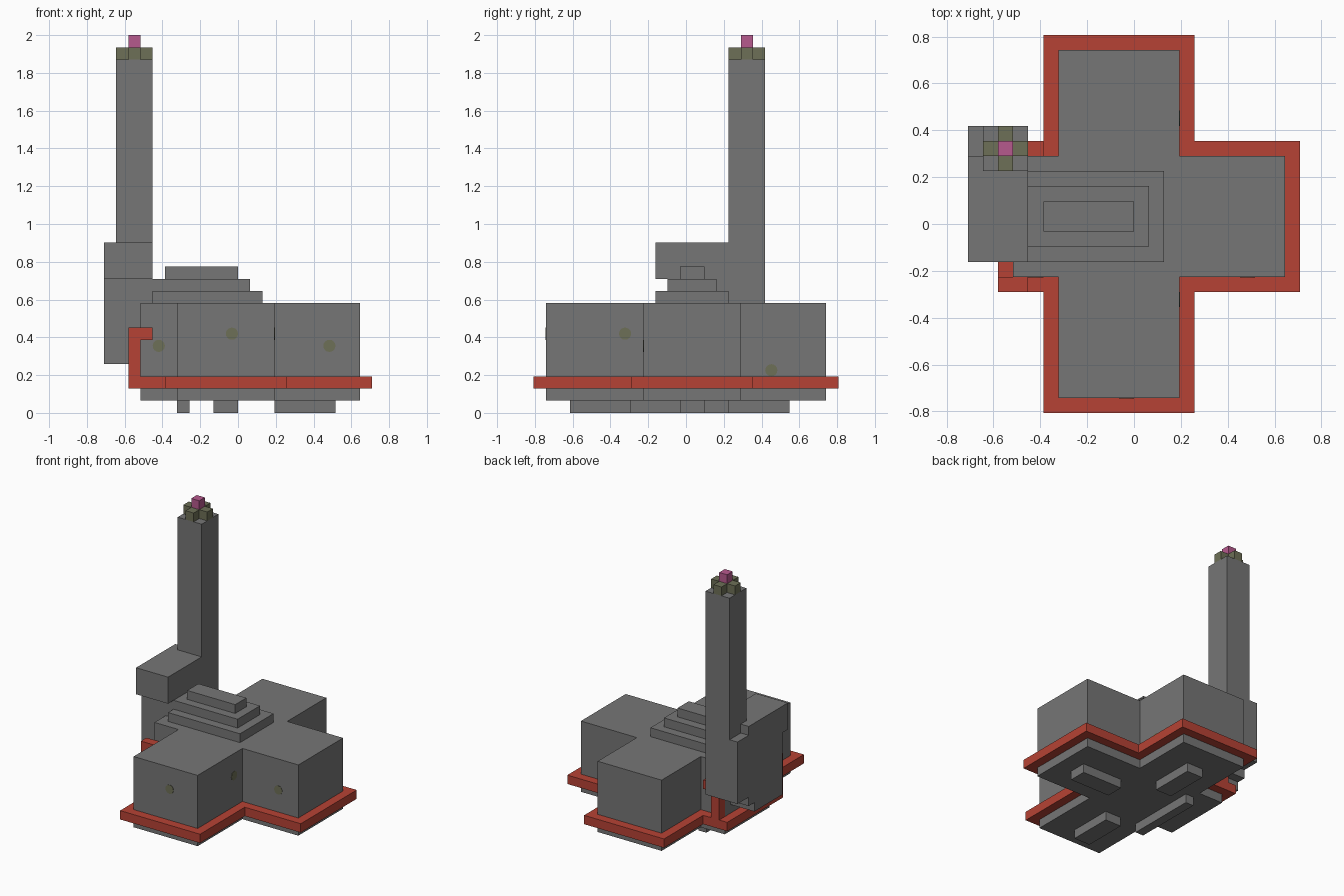
import bpy, bmesh, math
from mathutils import Matrix, Vector

cube = bpy.data.objects.get("Cube")
if cube:
    bpy.data.objects.remove(cube, do_unlink=True)

U = 2 / 31  # one block


def material(name, rgb):
    m = bpy.data.materials.new(name)
    m.use_nodes = True
    m.diffuse_color = (*rgb, 1)
    bsdf = m.node_tree.nodes["Principled BSDF"]
    bsdf.inputs["Base Color"].default_value = (*rgb, 1)
    bsdf.inputs["Roughness"].default_value = 0.9
    return m


gray = material("stone gray", (0.18, 0.18, 0.18))
red = material("brick red", (0.47, 0.055, 0.035))
olive = material("olive", (0.155, 0.16, 0.095))
pink = material("pink", (0.47, 0.1, 0.27))


def finish(name, bm, mat):
    bmesh.ops.recalc_face_normals(bm, faces=bm.faces)
    mesh = bpy.data.meshes.new(name)
    bm.to_mesh(mesh)
    bm.free()
    mesh.materials.append(mat)
    obj = bpy.data.objects.new(name, mesh)
    bpy.context.collection.objects.link(obj)
    return obj


def box(name, x, y, z, mat):
    """Box from block ranges along each axis."""
    bm = bmesh.new()
    size = [(b - a) * U for a, b in (x, y, z)]
    mid = [(a + b) / 2 * U for a, b in (x, y, z)]
    bmesh.ops.create_cube(bm, size=1, matrix=Matrix.Translation(mid) @ Matrix.Diagonal((*size, 1)))
    return finish(name, bm, mat)


def prism(name, outline, z, mat):
    """Outline in blocks extruded upward."""
    bm = bmesh.new()
    face = bm.faces.new([bm.verts.new((x * U, y * U, z[0] * U)) for x, y in outline])
    top = bmesh.ops.extrude_face_region(bm, geom=[face])["geom"]
    verts = [v for v in top if isinstance(v, bmesh.types.BMVert)]
    bmesh.ops.translate(bm, verts=verts, vec=(0, 0, (z[1] - z[0]) * U))
    return finish(name, bm, mat)


def cross(g):
    """Plan of the building, grown outward by g blocks."""
    x0, x1, x2, x3 = -8 - g, -5 - g, 3 + g, 10 + g
    y0, y1, y2, y3 = -11.5 - g, -3.5 - g, 4.5 + g, 11.5 + g
    return [(x1, y0), (x2, y0), (x2, y1), (x3, y1), (x3, y2), (x2, y2),
            (x2, y3), (x1, y3), (x1, y2), (x0, y2), (x0, y1), (x1, y1)]


# Cross-shaped hall and the rim around it
prism("hall", cross(0), (1, 9), gray)
prism("rim", cross(1), (2, 3), red)

# Stepped roof
box("roof_step_lower", (-7, 2), (-2.5, 3.5), (9, 10), gray)
box("roof_step_middle", (-7, 1), (-1.5, 2.5), (10, 11), gray)
box("roof_step_upper", (-6, 0), (-0.5, 1.5), (11, 12), gray)

# Feet
box("foot_right", (-5, -4), (-4.5, 3.5), (0, 1), gray)
box("foot_left", (3, 8), (-0.5, 1.5), (0, 1), gray)
box("foot_front", (-2, 0), (-9.5, -4.5), (0, 1), gray)
box("foot_back", (-2, 0), (3.5, 8.5), (0, 1), gray)

# Side block with stepped underside and overhanging top
box("side_block", (-11, -7), (-1.5, 6.5), (6, 11), gray)
box("side_block_back", (-11, -7), (4.5, 6.5), (11, 13), gray)
box("side_block_top", (-11, -7), (-2.5, 4.5), (11, 14), gray)
box("side_step_upper", (-11, -7), (-1.5, 4.5), (5, 6), gray)
box("side_step_lower", (-11, -7), (-1.5, 3.5), (4, 5), gray)

# Hooked brackets rising from the rim
for name, x, y in (("front", -9, -4.5), ("back", -8, 4.5)):
    box(name + "_bracket_post", (x, x + 1), (y, y + 1), (3, 7), red)
    box(name + "_bracket_hook", (x + 1, x + 2), (y, y + 1), (6, 7), red)

# Tower with plus-shaped crown and beacon
box("tower", (-10, -7), (3.5, 6.5), (11, 29), gray)
plus = [(-9, 3.5), (-8, 3.5), (-8, 4.5), (-7, 4.5), (-7, 5.5), (-8, 5.5),
        (-8, 6.5), (-9, 6.5), (-9, 5.5), (-10, 5.5), (-10, 4.5), (-9, 4.5)]
prism("tower_crown", plus, (29, 30), olive)
box("beacon", (-9, -8), (4.5, 5.5), (30, 31), pink)


# Round wall spots
def spot(name, centre, axis):
    bm = bmesh.new()
    turn = Matrix.Rotation(math.pi / 2, 4, axis)
    bmesh.ops.create_cone(bm, cap_ends=True, segments=16, radius1=U / 2, radius2=U / 2,
                          depth=0.006, matrix=Matrix.Translation(Vector(centre) * U) @ turn)
    finish(name, bm, olive)


spot("front_spot_right", (-6.5, -3.5, 5.5), "X")
spot("front_spot_middle", (-0.5, -11.5, 6.5), "X")
spot("front_spot_left", (7.5, -3.5, 5.5), "X")
spot("side_spot_front", (3, -5, 6.5), "Y")
spot("side_spot_back", (3, 7, 3.5), "Y")
